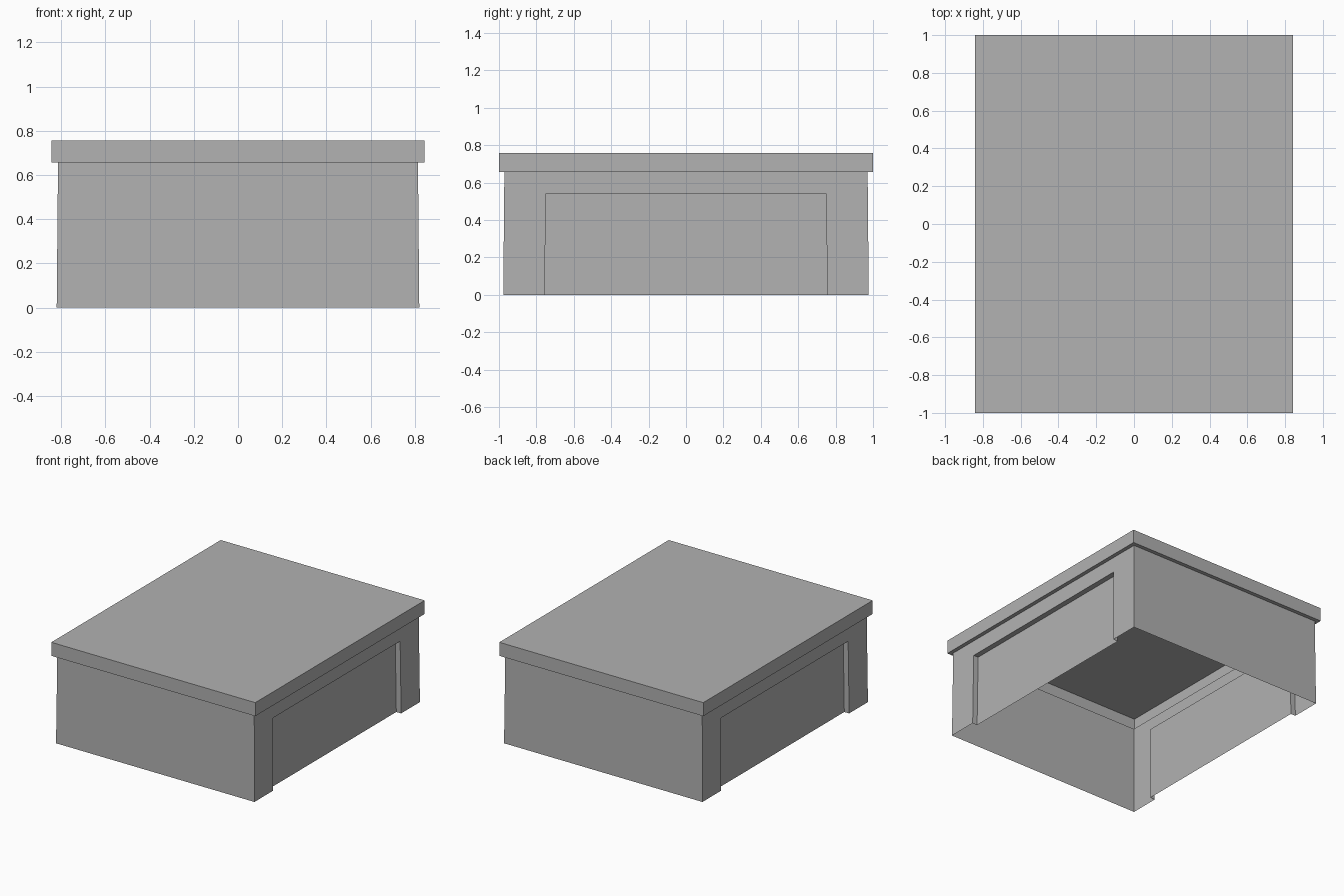
import bpy
import bmesh

cube = bpy.data.objects.get("Cube")
if cube:
    bpy.data.objects.remove(cube, do_unlink=True)

grey = bpy.data.materials.new("plain_grey")
grey.use_nodes = True
COLOUR = (0.445, 0.445, 0.445, 1)
grey.diffuse_color = COLOUR
grey.node_tree.nodes["Principled BSDF"].inputs["Base Color"].default_value = COLOUR

BASE_X, BASE_Y = 0.82, 0.977     # body half size at the ground
NECK_X, NECK_Y = 0.814, 0.971    # body half size under the lid
LID_X, LID_Y = 0.843, 1.0
LID_LOW, LID_TOP = 0.656, 0.757
RECESS_LOW_Y, RECESS_TOP_Y, RECESS_TOP = 0.755, 0.75, 0.54
RECESS_DEPTH = 0.04


def rectangle(x, y, z):
    return [(-x, -y, z), (x, -y, z), (x, y, z), (-x, y, z)]


def add_object(name, faces):
    """Make a thin shell from faces, each given as a list of corners."""
    bm = bmesh.new()
    for corners in faces:
        bm.faces.new([bm.verts.new(c) for c in corners])
    bmesh.ops.remove_doubles(bm, verts=bm.verts, dist=0.0001)
    mesh = bpy.data.meshes.new(name)
    bm.to_mesh(mesh)
    bm.free()
    mesh.materials.append(grey)
    obj = bpy.data.objects.new(name, mesh)
    bpy.context.collection.objects.link(obj)
    return obj


def band(lower, upper):
    """Faces joining two loops of corners."""
    n = len(lower)
    return [[lower[i], lower[(i + 1) % n], upper[(i + 1) % n], upper[i]]
            for i in range(n)]


# Lid: hollow underneath, with a narrow ledge in to the body
neck = rectangle(NECK_X, NECK_Y, LID_LOW)
lid_low = rectangle(LID_X, LID_Y, LID_LOW)
lid_top = rectangle(LID_X, LID_Y, LID_TOP)
add_object("lid", band(neck, lid_low) + band(lid_low, lid_top) + [lid_top])

# Plain end walls, open at the bottom
walls = band(rectangle(BASE_X, BASE_Y, 0), neck)
add_object("front_wall", [walls[0]])
add_object("back_wall", [walls[2]])


# Long side walls, each with a shallow recess that reaches the ground
def side_wall(name, side):
    def point(y, z, depth=0.0):
        x = BASE_X + (NECK_X - BASE_X) * z / LID_LOW - depth
        return (side * x, y, z)

    outer = [point(-BASE_Y, 0), point(-NECK_Y, LID_LOW),
             point(NECK_Y, LID_LOW), point(BASE_Y, 0)]
    opening = [(-RECESS_LOW_Y, 0), (-RECESS_TOP_Y, RECESS_TOP),
               (RECESS_TOP_Y, RECESS_TOP), (RECESS_LOW_Y, 0)]
    rim = [point(y, z) for y, z in opening]
    panel = [point(y, z, RECESS_DEPTH) for y, z in opening]

    faces = band(outer, rim)[:3] + band(rim, panel)[:3] + [panel]
    if side > 0:
        faces = [f[::-1] for f in faces]
    add_object(name, faces)


side_wall("left_wall", 1)
side_wall("right_wall", -1)
